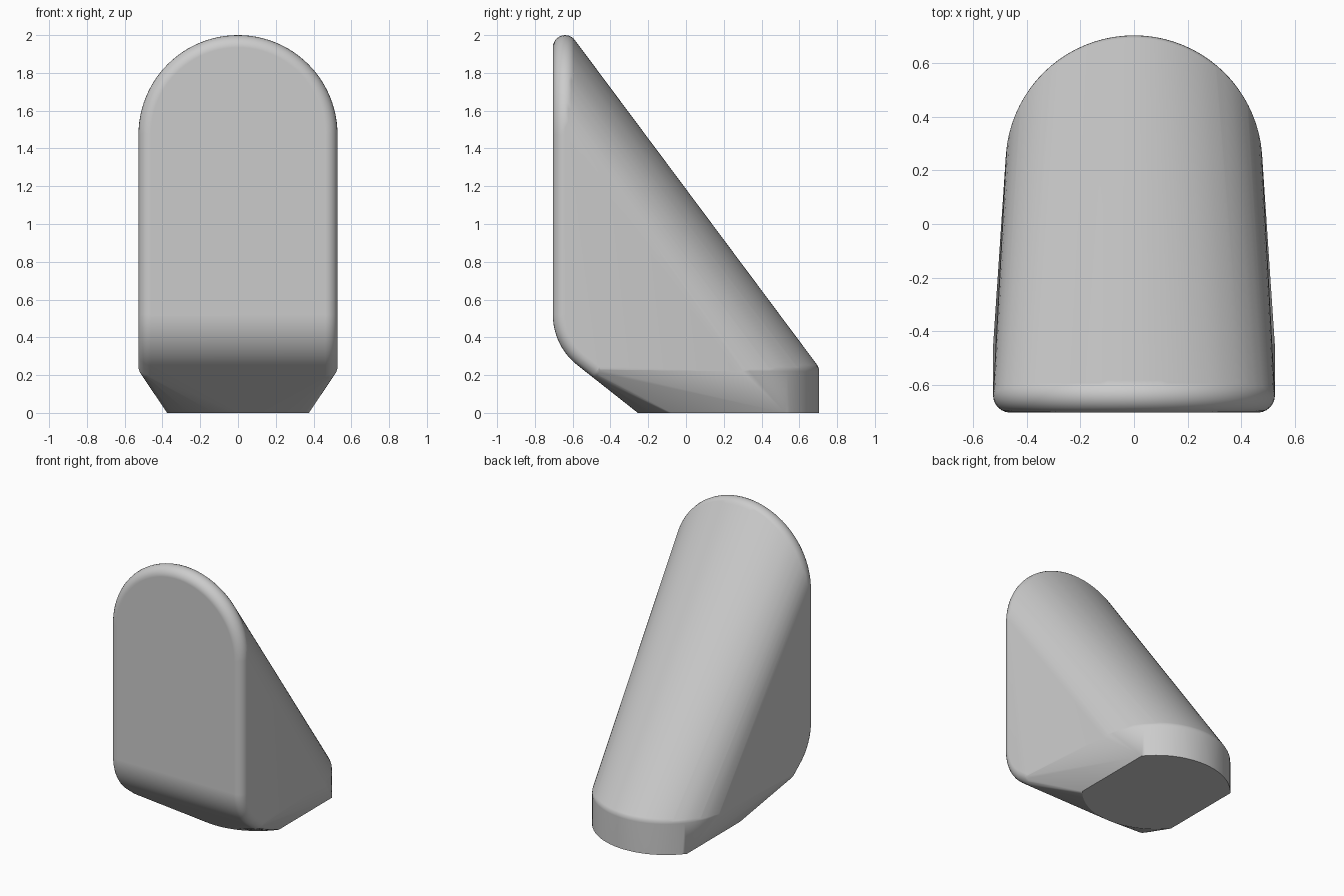
import bpy
import bmesh
import math
from mathutils import Vector

cube = bpy.data.objects.get("Cube")
if cube:
    bpy.data.objects.remove(cube, do_unlink=True)

X, Y, Z = Vector((1, 0, 0)), Vector((0, 1, 0)), Vector((0, 0, 1))
ROUND = 0.065        # edge rounding of the front plate
HALF = 0.462         # half width of the plate up to the rounding centre
points = []


def spread(start, end, steps):
    return [math.radians(start + (end - start) * i / steps) for i in range(steps + 1)]


def arc(centre, u, v, radius, start=0, end=360, steps=24):
    points.extend(centre + radius * (math.cos(t) * u + math.sin(t) * v)
                  for t in spread(start, end, steps))


# Arched top of the front plate, a half ring with a round section
for a in spread(0, 180, 48):
    out = math.cos(a) * X + math.sin(a) * Z
    arc(Vector((0, -0.64, 1.473)) + HALF * out, out, Y, ROUND)

# Lower corners of the plate, bending back under the body
for side in (-1, 1):
    for a in spread(0, 52, 14):
        out = -math.cos(a) * Y - math.sin(a) * Z
        arc(Vector((side * HALF, -0.365, 0.52)) + 0.275 * out, X, out, ROUND)
    # Rounded ends of the bent corners
    for a in spread(0, 180, 12):
        out = math.cos(a) * Y + math.sin(a) * Z
        arc(Vector((side * HALF, -0.46, 0.245)), X, out, ROUND)

# Round back with a softened upper rim
foot = Vector((0, 0.225, 0))
for a in spread(0, 360, 80):
    out = math.cos(a) * X + math.sin(a) * Y
    arc(foot + 0.22 * Z + 0.42 * out, out, Z, 0.06, 0, 90, 8)

# Flat underside, a disc trimmed straight at both sides
for start in (38.6, 218.6):
    arc(foot, X, Y, 0.48, start, start + 102.8, 28)

# Wrap the sections in one taut skin
bm = bmesh.new()
for p in points:
    bm.verts.new(p)
bmesh.ops.remove_doubles(bm, verts=bm.verts[:], dist=0.0005)
bmesh.ops.convex_hull(bm, input=bm.verts[:], use_existing_faces=False)
bmesh.ops.delete(bm, geom=[v for v in bm.verts if not v.link_faces], context='VERTS')
bmesh.ops.dissolve_limit(bm, angle_limit=0.002, verts=bm.verts[:], edges=bm.edges[:])
bmesh.ops.recalc_face_normals(bm, faces=bm.faces[:])
mesh = bpy.data.meshes.new("wedge_body")
bm.to_mesh(mesh)
bm.free()
body = bpy.data.objects.new("wedge_body", mesh)
bpy.context.collection.objects.link(body)

# Plain grey finish
grey = bpy.data.materials.new("light_grey")
grey.use_nodes = True
colour = (0.6, 0.6, 0.6, 1)
grey.diffuse_color = colour
for node in grey.node_tree.nodes:
    if node.type == 'BSDF_PRINCIPLED':
        node.inputs["Base Color"].default_value = colour
mesh.materials.append(grey)

# Smooth rounding, crisp chamfers
bpy.ops.object.select_all(action='DESELECT')
body.select_set(True)
bpy.context.view_layer.objects.active = body
bpy.ops.object.shade_smooth_by_angle(angle=math.radians(25))
normals = body.modifiers.new("flat_face_normals", 'WEIGHTED_NORMAL')
normals.keep_sharp = True
